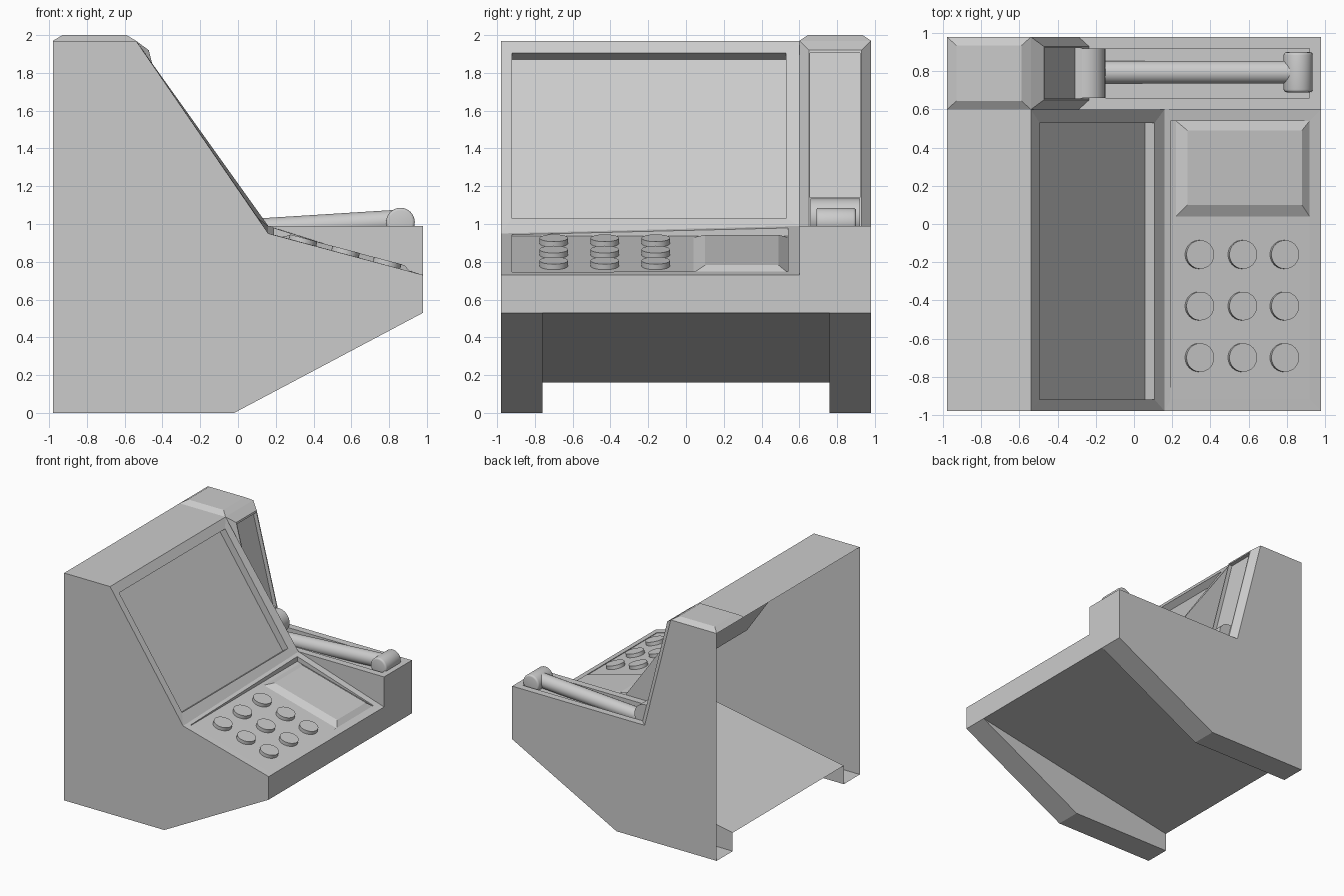
import bpy, bmesh, math
from mathutils import Vector

if "Cube" in bpy.data.objects:
    bpy.data.objects.remove(bpy.data.objects["Cube"])

Y0, YM, Y1 = -0.98, 0.60, 0.98      # left side, divider, right side
TOP, SHELF = 1.97, 0.99


def make(name, bm):
    me = bpy.data.meshes.new(name)
    bm.to_mesh(me)
    bm.free()
    ob = bpy.data.objects.new(name, me)
    bpy.context.collection.objects.link(ob)
    return ob


def sheet(bm, pts, hint):
    """One flat face whose normal follows the hint."""
    f = bm.faces.new([bm.verts.new(p) for p in pts])
    f.normal_update()
    if f.normal.dot(Vector(hint)) < 0:
        f.normal_flip()


def side(bm, y, xz, out):
    sheet(bm, [(x, y, z) for x, z in xz], (0, out, 0))


def rings(bm, loops, hint):
    """Nested four-point loops bridged to each other, last one capped."""
    vs = [[bm.verts.new(p) for p in loop] for loop in loops]
    faces = []
    for a, b in zip(vs, vs[1:]):
        for i in range(4):
            j = (i + 1) % 4
            faces.append(bm.faces.new((a[i], a[j], b[j], b[i])))
    cap = bm.faces.new(vs[-1])
    cap.normal_update()
    if cap.normal.dot(Vector(hint)) < 0:
        for f in faces + [cap]:
            f.normal_flip()


def rect(x0, x1, y0, y1, zf):
    """Loop on a height function of x and y."""
    return [(x, y, zf(x, y)) for x, y in ((x0, y0), (x1, y0), (x1, y1), (x0, y1))]


def strip(p, q, ya, yb, yc=None, yd=None):
    """Loop spanning profile points p and q (x, z) across y."""
    return [(p[0], ya, p[1]), (p[0], yb, p[1]), (q[0], yb, q[1]), (q[0], ya, q[1])]


def cylinder(name, a, b, r, bevel=0.0):
    a, b = Vector(a), Vector(b)
    bm = bmesh.new()
    bmesh.ops.create_cone(bm, cap_ends=True, segments=32, radius1=r, radius2=r,
                          depth=(b - a).length)
    if bevel:
        rim = [e for e in bm.edges if any(len(f.verts) > 4 for f in e.link_faces)]
        bmesh.ops.bevel(bm, geom=rim, offset=bevel, segments=3, profile=0.5, affect='EDGES')
    ob = make(name, bm)
    ob.location = (a + b) / 2
    ob.rotation_mode = 'QUATERNION'
    ob.rotation_quaternion = (b - a).to_track_quat('Z', 'Y')
    bpy.ops.object.select_all(action='DESELECT')
    ob.select_set(True)
    bpy.context.view_layer.objects.active = ob
    bpy.ops.object.shade_smooth_by_angle(angle=math.radians(40))
    return ob


# cabinet shell: side walls, top, front (back is open)
bm = bmesh.new()
foot = [(-0.98, 0), (-0.02, 0), (0.98, 0.53)]
side(bm, Y0, foot + [(0.98, 0.73), (0.16, 0.95), (-0.54, TOP), (-0.98, TOP)], -1)
side(bm, Y1, foot + [(0.98, SHELF), (-0.29, SHELF), (-0.54, TOP), (-0.98, TOP)], 1)
side(bm, YM, [(0.16, SHELF), (-0.29, SHELF), (-0.54, TOP)], 1)
side(bm, YM, [(0.16, SHELF), (0.98, SHELF), (0.98, 0.73)], -1)
sheet(bm, [(-0.98, Y0, TOP), (-0.54, Y0, TOP), (-0.54, YM, TOP), (-0.98, YM, TOP)], (0, 0, 1))
sheet(bm, [(0.98, Y0, 0.53), (0.98, Y1, 0.53), (0.98, Y1, SHELF), (0.98, YM, SHELF),
           (0.98, YM, 0.73), (0.98, Y0, 0.73)], (1, 0, 0))

# raised underside between two foot rails
sheet(bm, strip((-0.98, 0.16), (0.98, 0.53), -0.76, 0.76), (0, 0, -1))
for s in (-1, 1):
    side(bm, 0.76 * s, foot + [(-0.98, 0.16)], -s)
    for p, q in zip(foot, foot[1:]):
        sheet(bm, strip(p, q, 0.76 * s, 0.98 * s), (0, 0, -1))
make("cabinet_shell", bm)

# recessed screen on the slope
bm = bmesh.new()
depth = Vector((-0.05, 0, -0.034))
outer = strip((-0.54, TOP), (0.16, 0.95), Y0, YM)
outer[2] = (0.16, YM, SHELF)
hole = strip((-0.495, 1.905), (0.108, 1.03), -0.92, 0.53)
rings(bm, [outer, hole, [Vector(p) + depth for p in hole]], (1, 0, 0.7))
make("screen", bm)


# control panel with a shallow recess
def panel_top(x, y):
    z = 0.95 + 0.04 * (y - Y0) / (YM - Y0)
    return z + (0.73 - z) * (x - 0.16) / 0.82


def panel_floor(x, y, lift=0.0):
    return 0.945 - 0.268 * (x - 0.16) + lift


bm = bmesh.new()
rings(bm, [rect(0.16, 0.98, Y0, YM, panel_top), rect(0.19, 0.92, -0.92, 0.54, panel_top),
           rect(0.19, 0.92, -0.92, 0.54, panel_floor)], (0, 0, 1))
make("control_panel", bm)

# raised bevelled pad
bm = bmesh.new()
rings(bm, [rect(0.22, 0.92, 0.04, 0.54, panel_floor),
           rect(0.28, 0.88, 0.10, 0.49, lambda x, y: panel_floor(x, y, 0.03))], (0, 0, 1))
make("raised_pad", bm)

# three by three buttons
up = Vector((0.259, 0, 0.966))
for i, x in enumerate((0.34, 0.565, 0.785)):
    for j, y in enumerate((-0.70, -0.43, -0.16)):
        c = Vector((x, y, panel_floor(x, y)))
        cylinder(f"button_{i}_{j}", c - up * 0.01, c + up * 0.03, 0.075)

# tower cap, tower face with recess, and shelf with recess
bm = bmesh.new()
rings(bm, [rect(-0.98, -0.54, YM, Y1, lambda x, y: TOP),
           rect(-0.93, -0.59, 0.645, 0.935, lambda x, y: 2.0)], (0, 0, 1))


def face_x(z, lift):
    return -0.29 - 0.25 * (z - SHELF) / 0.98 + lift


def face(z0, z1, lift, ya, yb):
    return strip((face_x(z0, lift), z0), (face_x(z1, lift), z1), ya, yb)


rings(bm, [face(TOP, SHELF, 0, YM, Y1), face(1.92, SHELF, 0.055, 0.65, 0.93),
           face(1.905, 1.14, 0.055, 0.657, 0.922), face(1.905, 1.14, 0.02, 0.657, 0.922)],
      (1, 0, 0.2))
rings(bm, [rect(-0.29, 0.98, YM, Y1, lambda x, y: SHELF),
           rect(-0.23, 0.92, 0.66, 0.92, lambda x, y: SHELF),
           rect(-0.23, 0.92, 0.66, 0.92, lambda x, y: SHELF - 0.04)], (0, 0, 1))
make("lever_tower", bm)

# lever: hinge, arm and rounded end grip
cylinder("lever_hinge", (-0.25, 0.66, 1.035), (-0.25, 0.92, 1.035), 0.1)
cylinder("lever_arm", (-0.2, 0.795, 0.95), (0.84, 0.795, 1.015), 0.06)
cylinder("lever_grip", (0.86, 0.69, 1.01), (0.86, 0.9, 1.01), 0.076, bevel=0.015)
